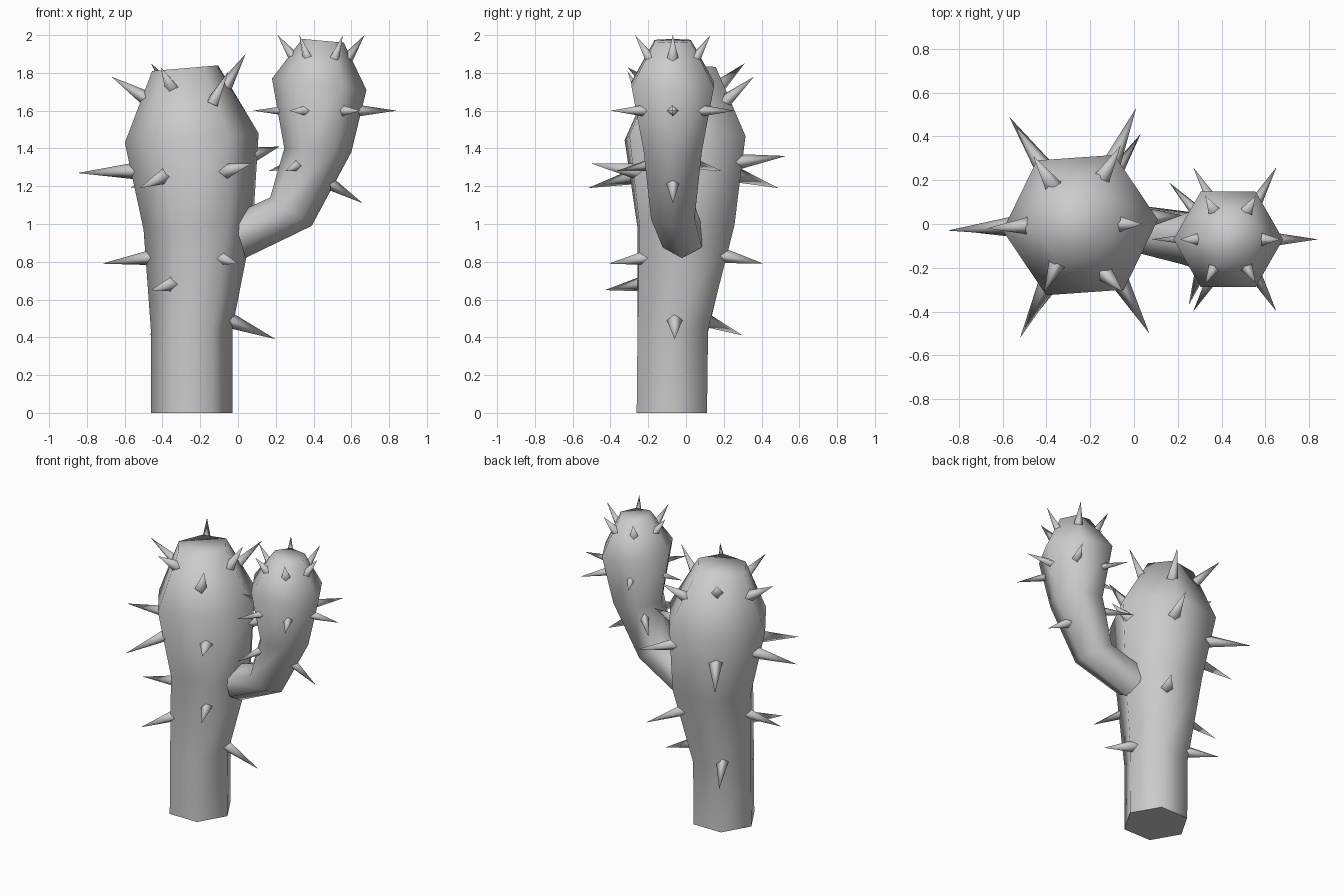
import bpy, bmesh
from math import sin, cos, pi, radians
from mathutils import Vector

if "Cube" in bpy.data.objects:
    bpy.data.objects.remove(bpy.data.objects["Cube"])


def finish(name, bm, angle):
    bmesh.ops.recalc_face_normals(bm, faces=bm.faces[:])
    mesh = bpy.data.meshes.new(name)
    bm.to_mesh(mesh)
    bm.free()
    ob = bpy.data.objects.new(name, mesh)
    bpy.context.collection.objects.link(ob)
    bpy.ops.object.select_all(action='DESELECT')
    ob.select_set(True)
    bpy.context.view_layer.objects.active = ob
    bpy.ops.object.shade_smooth_by_angle(angle=radians(angle))
    return ob


def hex_loft(name, rings):
    """Each ring: left tip x, z, right tip x, z, centre y, yaw in degrees."""
    bm = bmesh.new()
    loops = []
    for x0, z0, x1, z1, y, yaw in rings:
        mid = Vector(((x0 + x1) / 2, y, (z0 + z1) / 2))
        half = Vector(((x1 - x0) / 2, 0, (z1 - z0) / 2))
        side = Vector((0, half.length, 0))
        angles = [i * pi / 3 + radians(yaw) for i in range(6)]
        loops.append([bm.verts.new(mid + half * cos(a) + side * sin(a)) for a in angles])
    for a, b in zip(loops, loops[1:]):
        for i in range(6):
            j = (i + 1) % 6
            bm.faces.new((a[i], a[j], b[j], b[i]))
    bm.faces.new(loops[0])
    bm.faces.new(loops[-1])
    return finish(name, bm, 75)


def spikes(name, pairs, radius):
    """Four-sided thorns from base point to tip, sunk a little into the body."""
    bm = bmesh.new()
    for base, tip in pairs:
        base, tip = Vector(base), Vector(tip)
        axis = (tip - base).normalized()
        base -= axis * 0.03
        u = axis.cross(Vector((0, 0, 1))).normalized()
        v = axis.cross(u)
        ring = [bm.verts.new(base + (u * cos(k * pi / 2) + v * sin(k * pi / 2)) * radius)
                for k in range(4)]
        top = bm.verts.new(tip)
        for k in range(4):
            bm.faces.new((ring[k], ring[(k + 1) % 4], top))
        bm.faces.new(ring)
    return finish(name, bm, 95)


# Bodies
hex_loft("trunk", [
    (-0.46, 0, -0.03, 0, -0.075, 0),
    (-0.46, 0.42, -0.03, 0.45, -0.07, 0),
    (-0.50, 0.97, 0.08, 1.00, 0.0, 2),
    (-0.60, 1.43, 0.11, 1.48, -0.005, 4),
    (-0.455, 1.81, -0.105, 1.84, 0.0, 4),
])
hex_loft("arm", [
    (-0.03, 1.05, 0.04, 0.82, -0.02, 0),
    (0.17, 1.14, 0.39, 0.99, -0.07, 0),
    (0.245, 1.40, 0.60, 1.38, -0.07, 0),
    (0.18, 1.77, 0.68, 1.71, -0.07, 0),
    (0.34, 1.98, 0.56, 1.96, -0.07, 0),
])

# Trunk thorns: crown, middle and lower tiers
spikes("trunk_crown_spikes", [
    ((-0.51, -0.01, 1.68), (-0.67, -0.02, 1.78)),
    ((-0.36, -0.20, 1.74), (-0.41, -0.31, 1.83)),
    ((-0.12, -0.24, 1.67), (-0.05, -0.31, 1.81)),
    ((-0.38, 0.19, 1.74), (-0.46, 0.31, 1.85)),
    ((-0.14, 0.22, 1.66), (-0.06, 0.36, 1.78)),
    ((-0.06, 0.00, 1.74), (0.04, 0.00, 1.90)),
], 0.04)
spikes("trunk_middle_spikes", [
    ((-0.57, -0.01, 1.28), (-0.85, -0.03, 1.27)),
    ((-0.40, -0.28, 1.25), (-0.52, -0.52, 1.19)),
    ((-0.06, -0.27, 1.28), (0.07, -0.50, 1.32)),
    ((-0.10, 0.28, 1.33), (0.01, 0.53, 1.36)),
    ((-0.42, 0.27, 1.26), (-0.57, 0.49, 1.19)),
    ((0.09, 0.03, 1.37), (0.22, 0.04, 1.41)),
], 0.045)
spikes("trunk_lower_spikes", [
    ((-0.48, -0.03, 0.82), (-0.72, -0.04, 0.79)),
    ((-0.09, -0.22, 0.82), (0.00, -0.41, 0.79)),
    ((-0.10, 0.21, 0.83), (0.03, 0.41, 0.79)),
    ((-0.36, -0.25, 0.68), (-0.46, -0.43, 0.65)),
    ((-0.36, 0.11, 0.49), (-0.47, 0.30, 0.41)),
    ((-0.02, -0.06, 0.48), (0.20, -0.06, 0.39)),
], 0.042)


# Arm thorns: two even rings and three single ones
def star(cx, cy, r0, z0, r1, z1):
    dirs = [(cos(i * pi / 3), sin(i * pi / 3)) for i in range(6)]
    return [((cx + c * r0, cy + s * r0, z0), (cx + c * r1, cy + s * r1, z1)) for c, s in dirs]


spikes("arm_crown_spikes", star(0.44, -0.07, 0.15, 1.89, 0.23, 2.0), 0.033)
spikes("arm_middle_spikes", star(0.46, -0.07, 0.19, 1.60, 0.38, 1.60), 0.033)
spikes("arm_lower_spikes", [
    ((0.30, 0.04, 1.32), (0.16, 0.19, 1.28)),
    ((0.31, -0.20, 1.31), (0.25, -0.37, 1.28)),
    ((0.51, -0.07, 1.20), (0.66, -0.07, 1.11)),
], 0.035)
